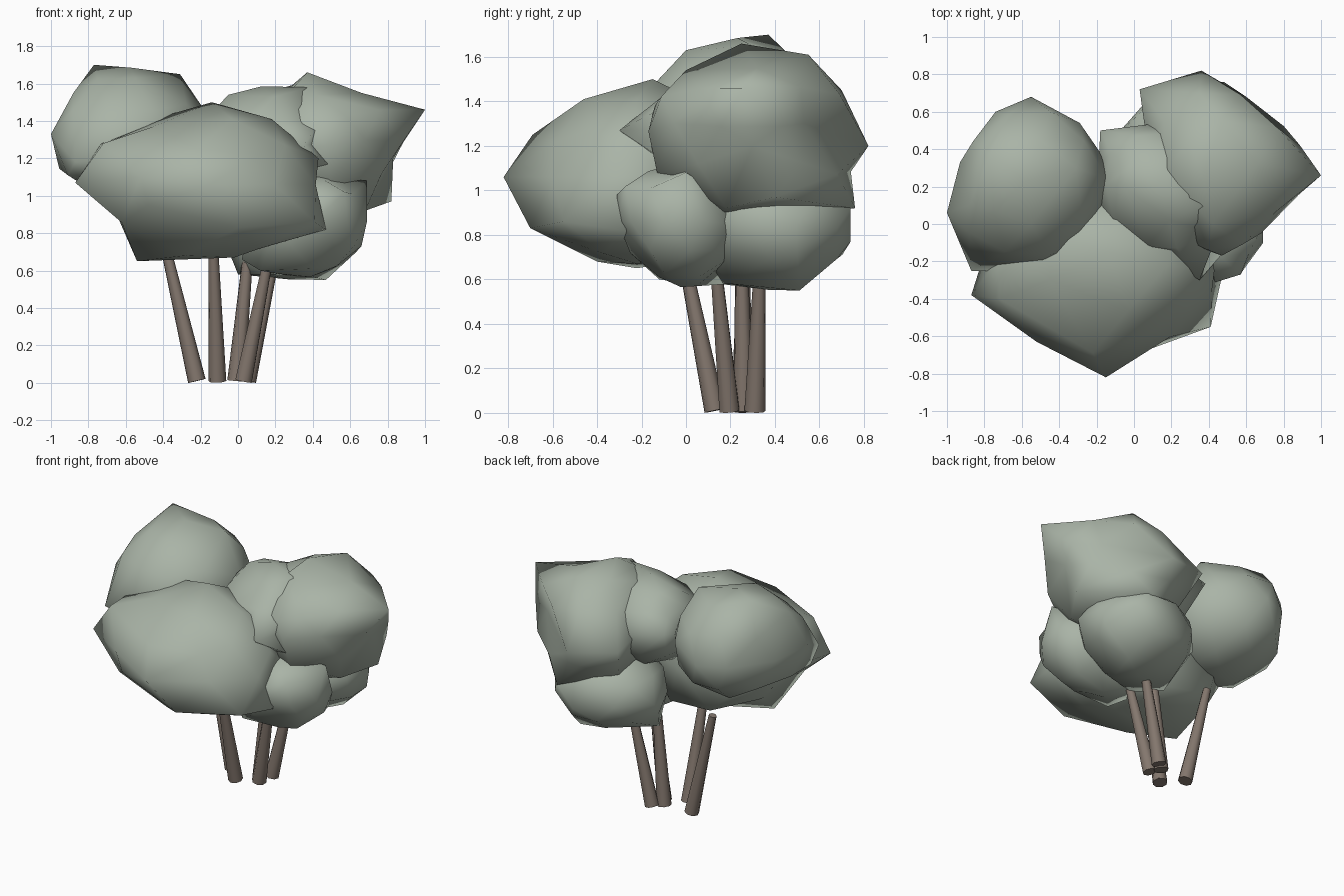
import bpy, bmesh
from mathutils import Vector


def material(name, rgb):
    m = bpy.data.materials.new(name)
    m.diffuse_color = (*rgb, 1)
    return m


LEAF = material("grey_green_leaf", (0.40, 0.455, 0.385))
BARK = material("brown_bark", (0.23, 0.185, 0.155))


def finish(name, bm, mat, angle):
    bmesh.ops.recalc_face_normals(bm, faces=bm.faces)
    me = bpy.data.meshes.new(name)
    bm.to_mesh(me)
    bm.free()
    me.materials.append(mat)
    ob = bpy.data.objects.new(name, me)
    bpy.context.collection.objects.link(ob)
    bpy.ops.object.select_all(action='DESELECT')
    ob.select_set(True)
    bpy.context.view_layer.objects.active = ob
    bpy.ops.object.shade_smooth_by_angle(angle=angle)


def clump(name, centre, radii, corners):
    """Low-poly foliage ball whose nearest vertices are pulled to the given corners."""
    bm = bmesh.new()
    bmesh.ops.create_icosphere(bm, subdivisions=2, radius=1)
    c, r = Vector(centre), Vector(radii)
    free = list(bm.verts)
    dirs = {v: v.co.copy() for v in free}
    for v in bm.verts:
        v.co = c + v.co * r
    for p in corners:
        d = Vector(p) - c
        d = Vector((d.x / r.x, d.y / r.y, d.z / r.z)).normalized()
        v = max(free, key=lambda w: dirs[w].dot(d))
        free.remove(v)
        v.co = p
    # relax the untouched vertices a little toward their neighbours
    moved = {}
    for v in free:
        ring = [e.other_vert(v).co for e in v.link_edges]
        mean = sum(ring, Vector()) / len(ring)
        moved[v] = v.co.lerp(c + (mean - c) * 1.17, 0.5)
    for v, co in moved.items():
        v.co = co
    finish(name, bm, LEAF, 2.2)


def trunk(name, base, top):
    """Tapered eight-sided stem, cut square to its own axis."""
    a, b = Vector(base), Vector(top)
    b = a + (b - a) * 1.15
    bm = bmesh.new()
    bmesh.ops.create_cone(bm, cap_ends=True, segments=8, radius1=0.048,
                          radius2=0.026, depth=(b - a).length)
    rot = (b - a).to_track_quat('Z', 'Y')
    for v in bm.verts:
        v.co = (a + b) / 2 + rot @ v.co
    finish(name, bm, BARK, 0.9)


# Foliage
clump("front_foliage", (-0.2, -0.2, 1.07), (0.62, 0.46, 0.41), [
    (-0.15, -0.82, 1.06), (-0.87, -0.38, 1.07), (-0.72, -0.40, 1.28),
    (-0.14, -0.15, 1.50), (0.18, -0.22, 1.41), (0.43, -0.25, 1.20),
    (0.47, -0.28, 0.82), (0.41, -0.55, 0.86), (-0.02, -0.22, 0.67),
    (-0.54, -0.22, 0.65), (-0.64, -0.30, 0.88), (-0.48, -0.61, 0.95),
    (-0.52, -0.63, 1.10), (-0.03, -0.46, 1.41), (0.0, -0.70, 0.83),
    (-0.33, 0.20, 0.74), (0.10, -0.58, 1.22), (-0.55, 0.14, 0.95),
    (0.02, 0.15, 0.70), (-0.08, 0.22, 0.98), (-0.45, -0.30, 1.37),
    (-0.28, -0.40, 0.68), (-0.22, -0.69, 1.25)])
clump("left_foliage", (-0.57, 0.22, 1.30), (0.43, 0.45, 0.37), [
    (-0.77, 0.37, 1.70), (-0.31, 0.30, 1.65), (-1.0, 0.06, 1.33),
    (-0.91, -0.10, 1.11), (-0.87, -0.25, 1.18), (-0.55, -0.25, 1.20),
    (-0.55, 0.68, 1.30), (-0.93, 0.33, 1.30), (-0.14, 0.24, 1.40),
    (-0.29, 0.54, 1.35), (-0.88, 0.10, 1.55), (-0.55, 0.0, 1.63),
    (-0.74, 0.60, 1.30), (-0.80, 0.05, 1.04)])
clump("right_foliage", (0.48, 0.3, 1.27), (0.42, 0.47, 0.37), [
    (1.0, 0.26, 1.46), (0.37, 0.25, 1.66), (0.66, 0.32, 1.55),
    (0.83, 0.30, 1.20), (0.82, 0.40, 0.97), (0.68, 0.18, 0.92),
    (0.36, 0.82, 1.20), (0.03, 0.72, 1.25), (0.48, 0.76, 0.92),
    (0.72, 0.53, 1.30), (0.47, 0.55, 1.61), (0.68, -0.05, 1.30),
    (0.50, -0.13, 1.08), (0.40, 0.15, 0.87), (0.35, 0.70, 1.45),
    (0.40, -0.14, 1.38), (0.42, 0.0, 1.54), (0.12, 0.58, 1.02),
    (0.18, 0.30, 1.56), (0.20, -0.05, 1.40)])
clump("centre_foliage", (0.12, 0.2, 1.28), (0.32, 0.34, 0.3), [
    (0.35, -0.30, 1.27), (0.38, 0.10, 1.58), (-0.05, 0.20, 1.54),
    (-0.19, 0.10, 1.30), (0.45, -0.05, 1.40), (-0.18, 0.50, 1.35),
    (0.07, -0.12, 1.40), (0.48, -0.15, 1.17)])
clump("lower_right_foliage", (0.38, -0.02, 0.85), (0.33, 0.29, 0.28), [
    (0.57, -0.27, 1.02), (0.69, 0.0, 1.08), (0.66, 0.02, 0.73),
    (0.12, -0.12, 0.60), (0.44, -0.31, 0.98), (0.02, -0.05, 0.66),
    (0.30, 0.05, 0.57), (0.50, -0.22, 0.76), (0.40, -0.12, 0.61),
    (0.20, 0.20, 0.58)])
clump("lower_back_foliage", (0.31, 0.4, 0.84), (0.39, 0.36, 0.27), [
    (0.47, 0.51, 0.55), (0.66, 0.50, 0.73), (0.37, 0.74, 0.77),
    (0.50, 0.74, 0.92), (0.15, 0.15, 0.58), (-0.09, 0.48, 0.82),
    (0.0, 0.30, 0.58), (0.68, 0.25, 0.88), (0.35, 0.20, 0.58)])

# Stems
for i, (base, top) in enumerate([
        ((-0.22, 0.25, 0.01), (-0.37, 0.26, 0.65)),
        ((-0.11, 0.13, 0.01), (-0.13, 0.00, 0.65)),
        ((-0.01, 0.26, 0.01), (0.05, 0.25, 0.65)),
        ((0.03, 0.195, 0.01), (0.15, 0.14, 0.60)),
        ((0.05, 0.31, 0.01), (0.18, 0.33, 0.60))]):
    trunk("trunk_%d" % (i + 1), base, top)
